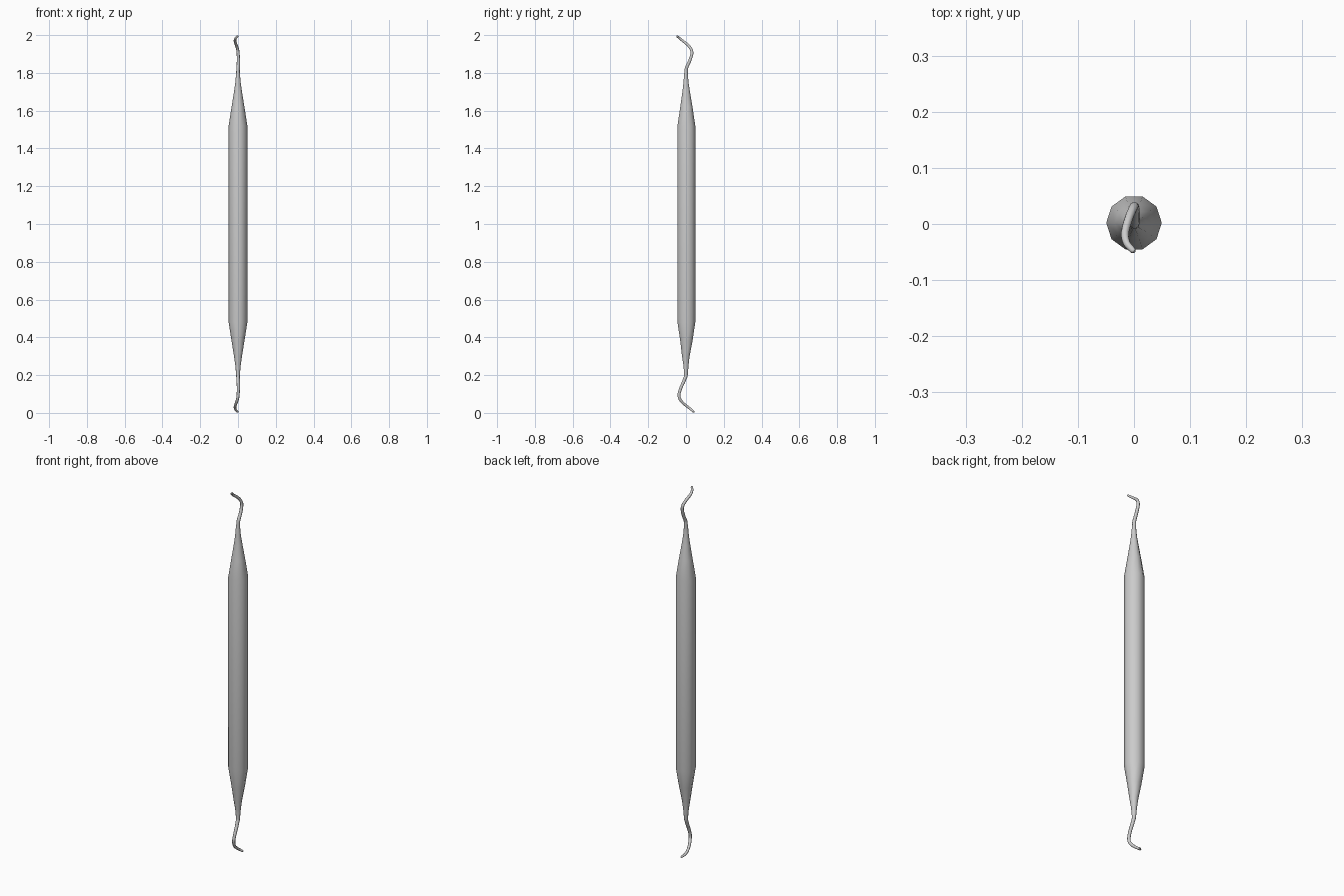
import bpy, bmesh, math
from mathutils import Vector

if "Cube" in bpy.data.objects:
    bpy.data.objects.remove(bpy.data.objects["Cube"])

SIDES = 10

# Taper from handle shoulder to neck: (x, y, z, radius)
taper = [(0, 0.002, 1.52, 0.0495), (0, 0.002, 1.62, 0.034), (0, 0.001, 1.70, 0.021),
         (0, 0, 1.75, 0.014), (0, 0, 1.80, 0.0098)]
# Curved working tip control points: (x, y, z, radius)
hook = [(0, 0, 1.80, 0.0098), (0.001, 0.007, 1.83, 0.009), (0.002, 0.021, 1.86, 0.0085),
        (0.001, 0.034, 1.90, 0.008), (-0.002, 0.030, 1.925, 0.0078),
        (-0.009, 0.014, 1.947, 0.0075), (-0.016, -0.012, 1.968, 0.007),
        (-0.013, -0.031, 1.983, 0.0065), (-0.002, -0.044, 1.994, 0.0055)]


def smooth_path(pts, steps=3):
    """Catmull-Rom subdivision of a list of 4D points."""
    p = [Vector(q) for q in pts]
    p = [2 * p[0] - p[1]] + p + [2 * p[-1] - p[-2]]
    out = []
    for i in range(1, len(p) - 2):
        a, b, c, d = p[i - 1:i + 3]
        for s in range(steps):
            t = s / steps
            out.append(0.5 * (2 * b + (c - a) * t + (2 * a - 5 * b + 4 * c - d) * t * t
                              + (3 * b - a - 3 * c + d) * t ** 3))
    return out + [p[-2]]


def loft(name, path):
    """Sweep a decagon of varying radius along the path and cap both ends."""
    bm = bmesh.new()
    rings = []
    for i, q in enumerate(path):
        c = q.to_3d()
        straight = q.w > 0.0098
        t = (path[min(i + 1, len(path) - 1)].to_3d() - path[max(i - 1, 0)].to_3d()).normalized()
        if straight:
            t = Vector((0, 0, 1))
        u = Vector((1, 0, 0))
        u = (u - t * u.dot(t)).normalized()
        v = t.cross(u)
        rings.append([bm.verts.new(c + q.w * (u * math.cos(a) + v * math.sin(a)))
                      for a in (2 * math.pi * k / SIDES for k in range(SIDES))])
    for r0, r1 in zip(rings, rings[1:]):
        for k in range(SIDES):
            j = (k + 1) % SIDES
            bm.faces.new((r0[k], r0[j], r1[j], r1[k]))
    bm.faces.new(rings[0][::-1])
    bm.faces.new(rings[-1])
    me = bpy.data.meshes.new(name)
    bm.to_mesh(me)
    bm.free()
    ob = bpy.data.objects.new(name, me)
    bpy.context.collection.objects.link(ob)
    bpy.context.view_layer.objects.active = ob
    ob.select_set(True)
    bpy.ops.object.shade_smooth_by_angle(angle=math.radians(45))
    return ob


# Upper half: taper, then hook whose tip closes down
upper = [Vector(q) for q in taper[:-1]] + smooth_path(hook)
upper.append(Vector((0.001, -0.046, 1.996, 0.003)))

# Lower half: upper half turned 180 degrees about the x axis
lower = [Vector((q.x, -q.y, 1.99 + 0.01 - q.z, q.w)) for q in reversed(upper)]
for q in lower + upper:
    if q.w > 0.03:
        q.y = 0.002          # handle axis
    elif q.w < 0.0095:
        q.y -= 0.003         # both tips sit slightly forward

loft("double_ended_instrument", lower + upper)
